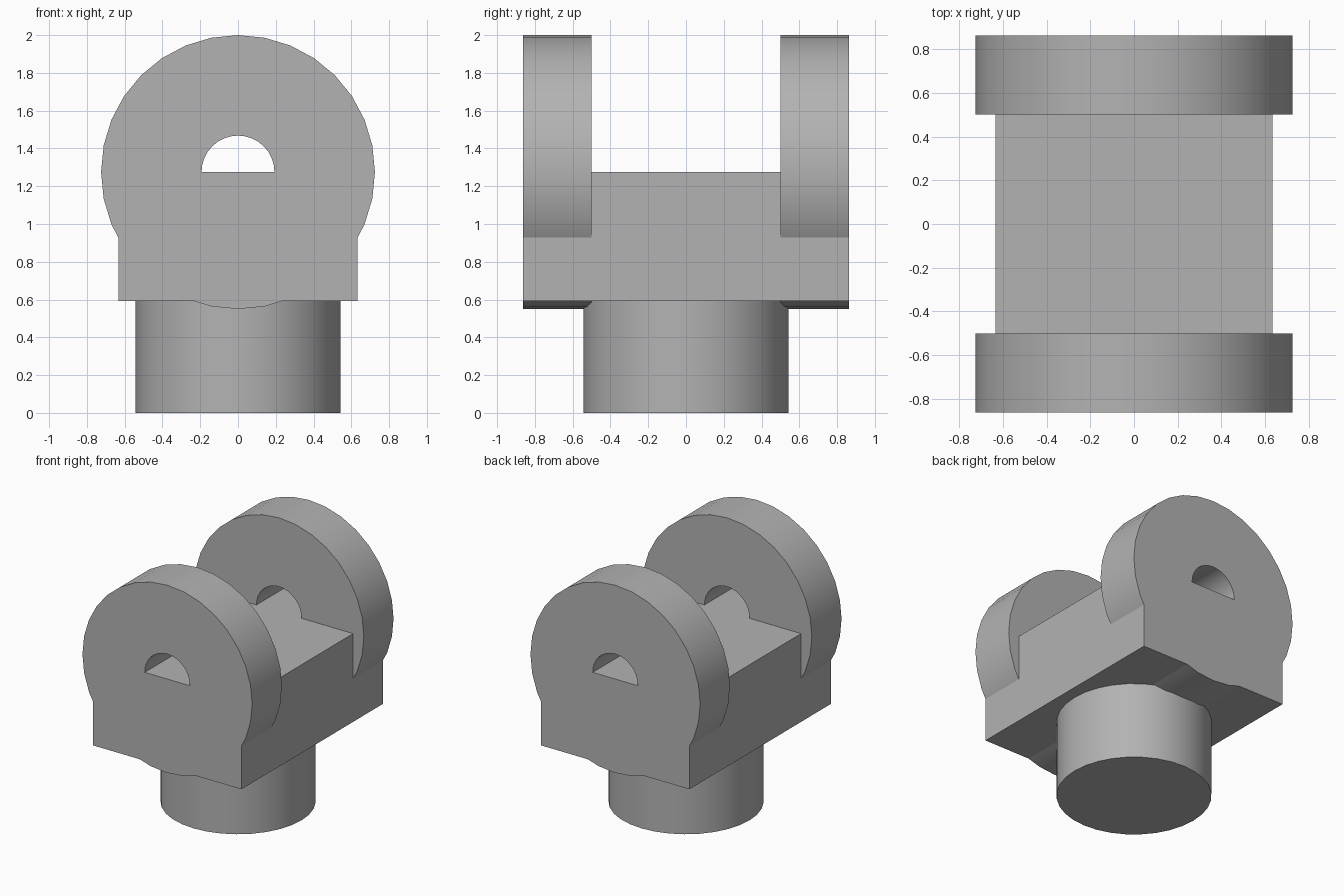
import bpy, bmesh
from math import sin, cos, radians
from mathutils import Vector

cube = bpy.data.objects.get("Cube")
if cube:
    bpy.data.objects.remove(cube, do_unlink=True)

# Main dimensions
AXIS_Z, DISC_R, HOLE_R = 1.275, 0.725, 0.193
HALF_W, BLOCK_Z, SHOULDER_Z, BUMP_X = 0.633, 0.593, 0.928, 0.237
INNER_Y, OUTER_Y = 0.5, 0.8625
STEP = 360 / 32

grey = bpy.data.materials.new("plain grey")
grey.use_nodes = True
colour = (0.45, 0.45, 0.45, 1)
grey.diffuse_color = colour
grey.node_tree.nodes["Principled BSDF"].inputs["Base Color"].default_value = colour


def finish(obj, name):
    obj.name = obj.data.name = name
    obj.data.materials.append(grey)
    bpy.ops.object.select_all(action='DESELECT')
    obj.select_set(True)
    bpy.context.view_layer.objects.active = obj
    bpy.ops.object.shade_smooth_by_angle(angle=radians(14))


def arc(radius, first, last):
    """Points on a 32-sided circle around the hole axis, as (x, z)."""
    return [(radius * cos(radians(k * STEP)), AXIS_Z + radius * sin(radians(k * STEP)))
            for k in range(first, last + 1)]


def extruded(name, loops, y0, y1):
    """Solid plate from x-z outlines; any loop after the first is a hole."""
    bm = bmesh.new()
    edges = []
    for loop in loops:
        verts = [bm.verts.new((x, y0, z)) for x, z in loop]
        edges += [bm.edges.new((a, b)) for a, b in zip(verts, verts[1:] + verts[:1])]
    bmesh.ops.triangle_fill(bm, use_beauty=True, edges=edges, normal=Vector((0, -1, 0)))
    new = bmesh.ops.extrude_face_region(bm, geom=bm.faces[:])["geom"]
    bmesh.ops.translate(bm, vec=(0, y1 - y0, 0),
                        verts=[g for g in new if isinstance(g, bmesh.types.BMVert)])
    bmesh.ops.recalc_face_normals(bm, faces=bm.faces[:])
    mesh = bpy.data.meshes.new(name)
    bm.to_mesh(mesh)
    bm.free()
    obj = bpy.data.objects.new(name, mesh)
    bpy.context.collection.objects.link(obj)
    finish(obj, name)


# Cheeks: round disc merged with square shoulders, half-round hole
left_foot = [(-HALF_W, SHOULDER_Z), (-HALF_W, BLOCK_Z), (-BUMP_X, BLOCK_Z)]
right_foot = [(-x, z) for x, z in reversed(left_foot)]
outline = arc(DISC_R, -2, 18) + left_foot + arc(DISC_R, 23, 25) + right_foot
hole = arc(HOLE_R, 0, 16)
extruded("front_cheek", [outline, hole], -OUTER_Y, -INNER_Y)
extruded("back_cheek", [outline, hole], INNER_Y, OUTER_Y)

# Block between the cheeks
block = [(-HALF_W, BLOCK_Z), (HALF_W, BLOCK_Z), (HALF_W, AXIS_Z), (-HALF_W, AXIS_Z)]
extruded("cross_block", [block], -INNER_Y, INNER_Y)

# Round stem, sunk slightly into the block
stem_top = BLOCK_Z + 0.05
bpy.ops.mesh.primitive_cylinder_add(vertices=32, radius=0.543, depth=stem_top,
                                    location=(0, 0, stem_top / 2))
finish(bpy.context.object, "stem")
